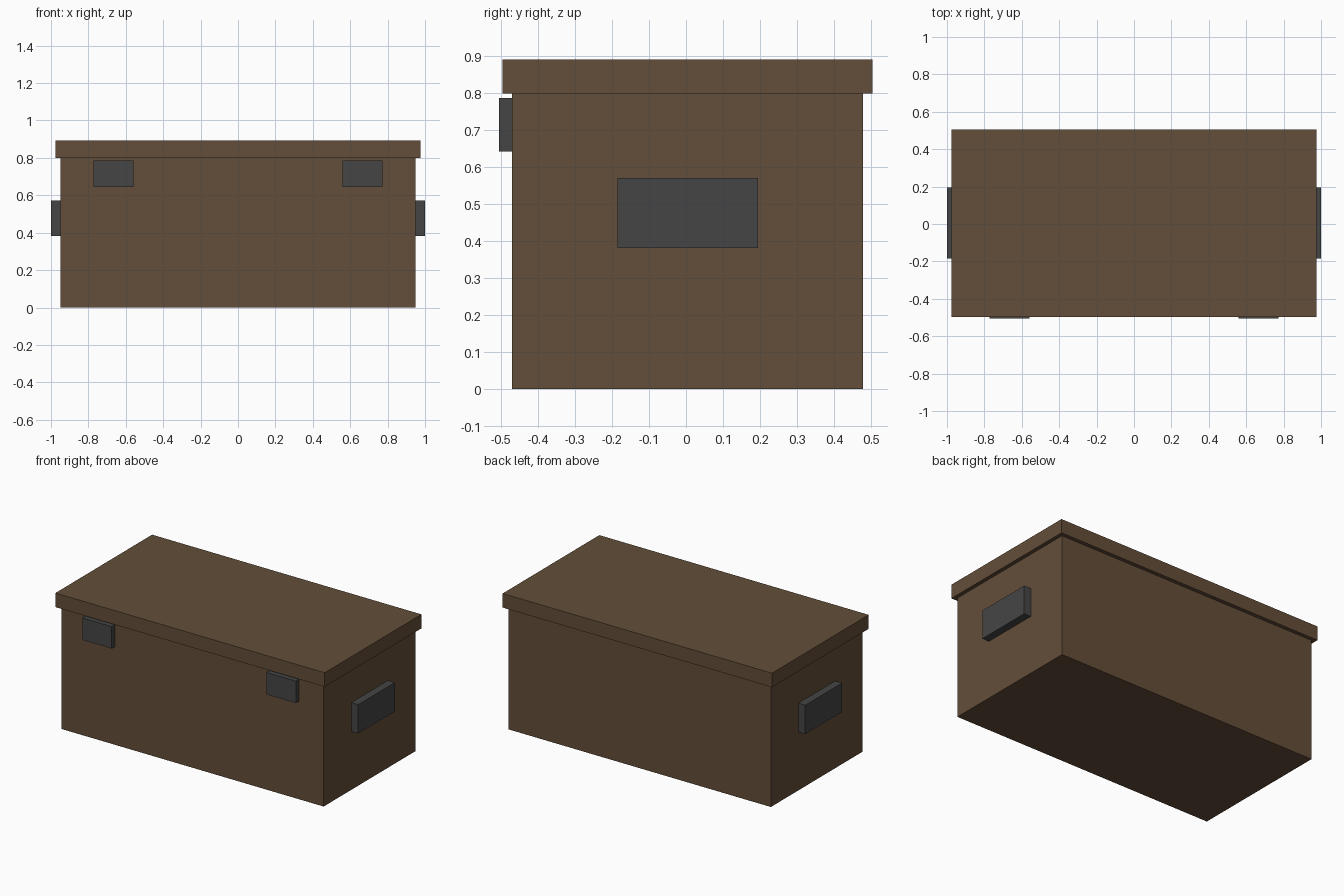
import bpy
import bmesh
from mathutils import Vector

if "Cube" in bpy.data.objects:
    bpy.data.objects.remove(bpy.data.objects["Cube"])


def material(name, rgb):
    m = bpy.data.materials.new(name)
    m.diffuse_color = (*rgb, 1.0)
    m.use_nodes = True
    m.node_tree.nodes["Principled BSDF"].inputs["Base Color"].default_value = m.diffuse_color
    return m


wood = material("brown_wood", (0.126, 0.077, 0.041))
metal = material("dark_grey_metal", (0.060, 0.060, 0.060))


def box(name, lo, hi, mat):
    """Box between two opposite corners."""
    lo, hi = Vector(lo), Vector(hi)
    size, mid = hi - lo, (lo + hi) / 2
    bm = bmesh.new()
    bmesh.ops.create_cube(bm, size=1.0)
    bmesh.ops.scale(bm, vec=size, verts=bm.verts)
    mesh = bpy.data.meshes.new(name)
    bm.to_mesh(mesh)
    bm.free()
    mesh.materials.append(mat)
    obj = bpy.data.objects.new(name, mesh)
    obj.location = mid
    bpy.context.collection.objects.link(obj)
    return obj


# Chest body and overhanging lid
box("chest_body", (-0.95, -0.471, 0), (0.95, 0.479, 0.80), wood)
box("lid", (-0.975, -0.496, 0.80), (0.975, 0.504, 0.892), wood)

# Front latches and end handles, mirrored left and right
for side, s in (("left", -1), ("right", 1)):
    x0, x1 = sorted((s * 0.56, s * 0.773))
    box(side + "_latch", (x0, -0.506, 0.643), (x1, -0.471, 0.787), metal)
    x0, x1 = sorted((s * 0.95, s * 1.0))
    box(side + "_handle", (x0, -0.185, 0.382), (x1, 0.195, 0.571), metal)
